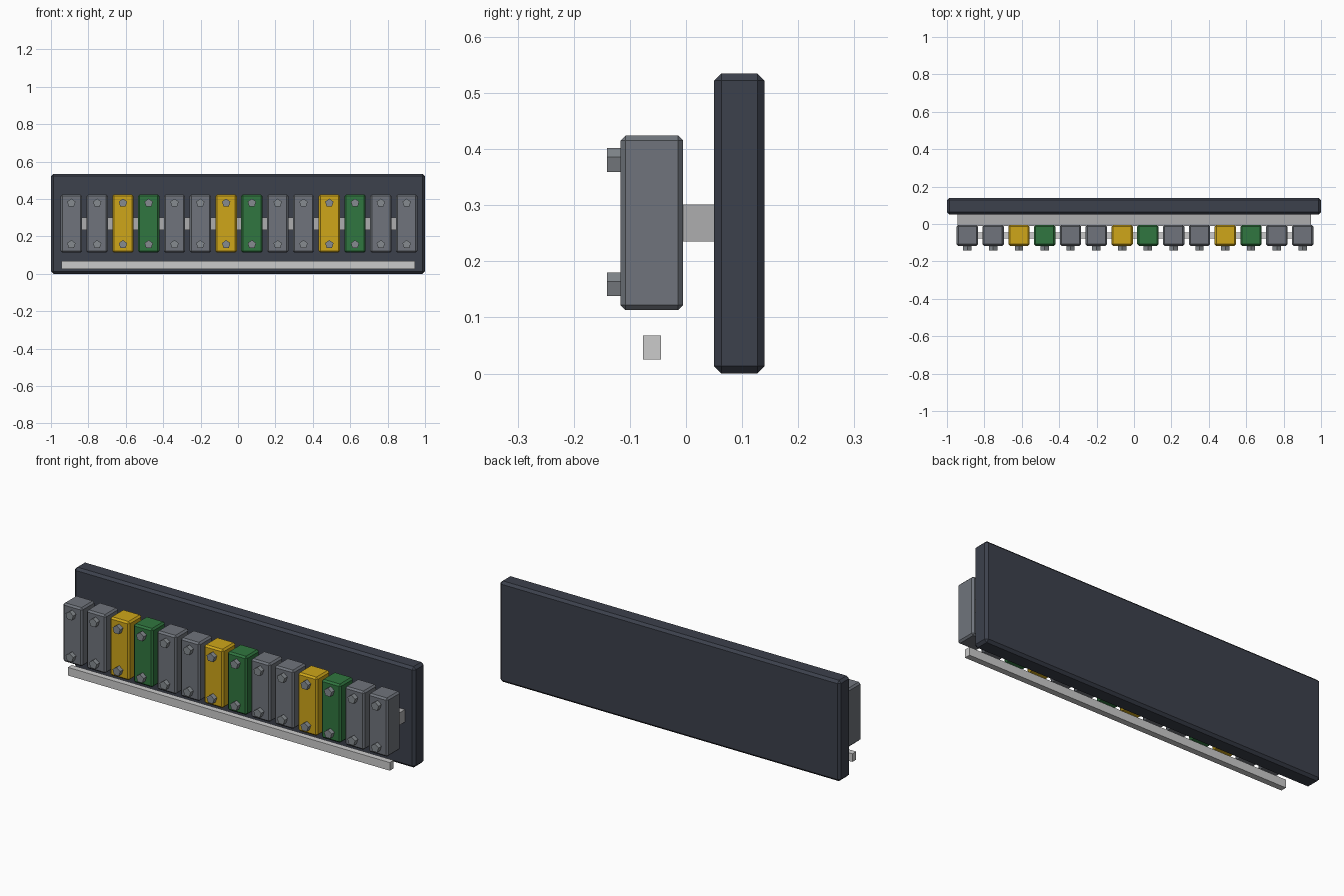
import bpy
import math

if "Cube" in bpy.data.objects:
    bpy.data.objects.remove(bpy.data.objects["Cube"])


def material(name, rgb):
    m = bpy.data.materials.new(name)
    m.diffuse_color = (*rgb, 1)
    m.use_nodes = True
    m.node_tree.nodes["Principled BSDF"].inputs["Base Color"].default_value = m.diffuse_color
    return m


DARK = material("dark_slate", (0.045, 0.052, 0.072))
GREY = material("block_grey", (0.16, 0.175, 0.2))
YELLOW = material("yellow", (0.62, 0.38, 0.01))
GREEN = material("green", (0.03, 0.18, 0.05))
SCREW = material("screw_grey", (0.24, 0.26, 0.28))
METAL = material("rail_metal", (0.42, 0.42, 0.43))
LABEL = material("label_white", (0.62, 0.62, 0.63))


def box(name, lo, hi, mat, bevel=0):
    """Box between two corners, optionally chamfered."""
    bpy.ops.mesh.primitive_cube_add(
        size=1, location=[(a + b) / 2 for a, b in zip(lo, hi)])
    o = bpy.context.object
    o.name = name
    o.scale = [b - a for a, b in zip(lo, hi)]
    bpy.ops.object.transform_apply(location=False, rotation=False, scale=True)
    o.data.materials.append(mat)
    if bevel:
        mod = o.modifiers.new("chamfer", 'BEVEL')
        mod.width = bevel
        mod.segments = 1
    return o


def screw(name, x, z):
    """Five-sided screw head, one corner pointing up."""
    bpy.ops.mesh.primitive_cylinder_add(
        vertices=5, radius=0.0235, depth=0.034,
        location=(x, -0.124, z), rotation=(math.pi / 2, 0, 0))
    o = bpy.context.object
    o.name = name
    o.data.materials.append(SCREW)


# Back plate, mounting rail and label strip
box("back_plate", (-1, 0.05, 0), (1, 0.14, 0.535), DARK, 0.013)
box("mounting_rail", (-0.945, -0.012, 0.235), (0.945, 0.055, 0.301), METAL)
box("label_strip", (-0.945, -0.077, 0.025), (0.945, -0.045, 0.068), LABEL)

# Row of terminal blocks, each with an upper and a lower screw
for i in range(14):
    x = -0.891 + 0.1379 * i
    mat = {2: YELLOW, 3: GREEN}.get(i % 4, GREY) if i < 12 else GREY
    box(f"terminal_block_{i + 1}", (x - 0.057, -0.117, 0.113),
        (x + 0.057, -0.005, 0.424), mat, 0.009)
    screw(f"upper_screw_{i + 1}", x, 0.3785)
    screw(f"lower_screw_{i + 1}", x, 0.157)
